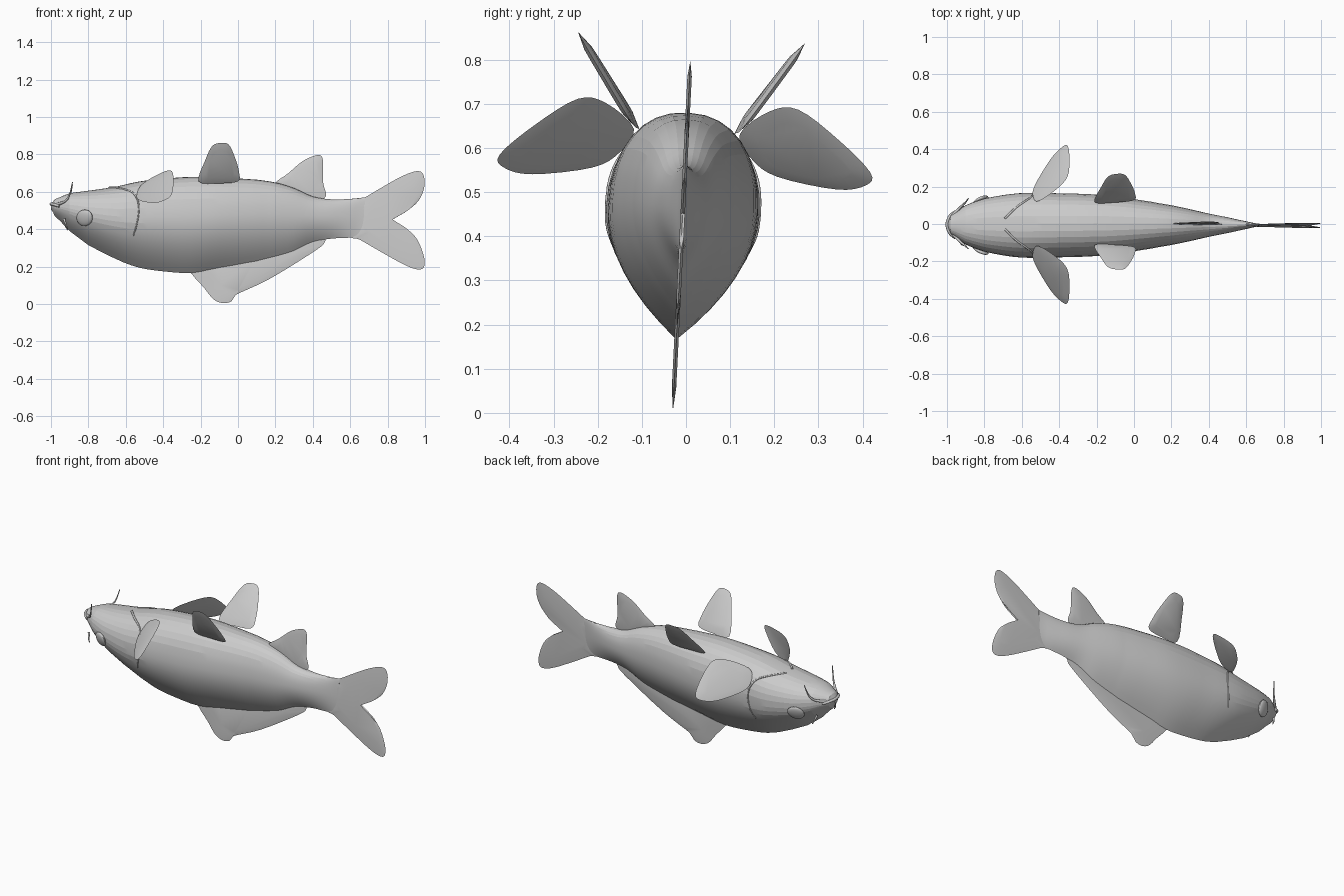
import bpy
import bmesh
import math
from mathutils import Vector

default_cube = bpy.data.objects.get("Cube")
if default_cube:
    bpy.data.objects.remove(default_cube, do_unlink=True)

# One plain colour for the whole fish
skin = bpy.data.materials.new("plain grey")
skin.use_nodes = True
grey = (0.6, 0.6, 0.6, 1)
skin.diffuse_color = grey
skin.node_tree.nodes["Principled BSDF"].inputs["Base Color"].default_value = grey

# Body stations: x, upper edge, lower edge, half width
STATIONS = [
    (-1, .535, .505, .015), (-.98, .56, .47, .05), (-.9, .592, .39, .105),
    (-.8, .606, .315, .142), (-.65, .628, .24, .168), (-.53, .655, .195, .174),
    (-.4, .67, .175, .171), (-.25, .68, .166, .167), (-.1, .677, .19, .155),
    (.1, .665, .225, .124), (.2, .65, .25, .106), (.3, .62, .28, .085),
    (.4, .575, .33, .062), (.5, .56, .35, .042), (.6, .562, .355, .02),
    (.68, .57, .365, .004)]
LEAN = .05


def lean(p):
    """The whole fish rolls slightly about its length."""
    x, y, z = p
    return Vector((x, y + LEAN * (z - .6), z - LEAN * y))


def spline(a, b, c, d, t):
    return tuple(.5 * (2 * q + (r - p) * t + (2 * p - 5 * q + 4 * r - s) * t * t
                       + (3 * q - p - 3 * r + s) * t ** 3)
                 for p, q, r, s in zip(a, b, c, d))


def station(x):
    last = len(STATIONS) - 1
    i = max(k for k in range(last) if STATIONS[k][0] <= x or k == 0)
    t = (x - STATIONS[i][0]) / (STATIONS[i + 1][0] - STATIONS[i][0])
    p = [Vector(STATIONS[min(max(i + k, 0), last)][1:]) for k in (-1, 0, 1, 2)]
    return spline(*p, t)


def surface(x, angle):
    """Round upper half, keeled lower half; angle 0 points to the +y side."""
    top, low, width = station(x)
    mid = low + .57 * (top - low)
    c, s = math.cos(angle), math.sin(angle)
    if s >= 0:
        y = width * math.copysign(abs(c) ** .88, c)
        return Vector((x, y, mid + (top - mid) * s ** .88))
    t = abs(math.remainder(angle, math.pi)) / (math.pi / 2)
    return Vector((x, math.copysign(width * (1 - t * t), c), mid - (mid - low) * t))


def finish(name, bm, angle):
    bmesh.ops.recalc_face_normals(bm, faces=bm.faces)
    mesh = bpy.data.meshes.new(name)
    bm.to_mesh(mesh)
    bm.free()
    obj = bpy.data.objects.new(name, mesh)
    bpy.context.collection.objects.link(obj)
    mesh.materials.append(skin)
    bpy.ops.object.select_all(action='DESELECT')
    bpy.context.view_layer.objects.active = obj
    obj.select_set(True)
    bpy.ops.object.shade_smooth_by_angle(angle=math.radians(angle))
    return obj


def loft(name, rings, angle):
    bm = bmesh.new()
    rows = [[bm.verts.new(lean(p)) for p in ring] for ring in rings]
    n = len(rows[0])
    for a, b in zip(rows, rows[1:]):
        for i in range(n):
            j = (i + 1) % n
            bm.faces.new((a[i], a[j], b[j], b[i]))
    bm.faces.new(rows[0])
    bm.faces.new(rows[-1])
    return finish(name, bm, angle)


def tube(name, path, radius, tip):
    """Tapered round strand along a smoothed path."""
    pts = [Vector(p) for p in path]
    ext = [pts[0]] + pts + [pts[-1]]
    line = [Vector(spline(*ext[i:i + 4], k / 5))
            for i in range(len(pts) - 1) for k in range(5)] + [pts[-1]]
    rings = []
    for i, p in enumerate(line):
        d = line[min(i + 1, len(line) - 1)] - line[max(i - 1, 0)]
        turn = d.to_track_quat('Z', 'Y')
        r = radius + (tip - radius) * i / (len(line) - 1)
        rings.append([p + turn @ Vector((r * math.cos(a), r * math.sin(a), 0))
                      for a in (k * math.tau / 8 for k in range(8))])
    loft(name, rings, 60)


def fin(name, outline, place, normal, thick):
    """Lens-shaped fin: sharp rim, two slightly raised sides."""
    n = len(outline)
    rim = [Vector(spline(*[outline[(i + k) % n] for k in (-1, 0, 1, 2)], s / 4))
           for i in range(n) for s in range(4)]
    centre = sum(rim, Vector((0, 0))) / len(rim)
    normal = Vector(normal).normalized()
    bm = bmesh.new()
    edge = [bm.verts.new(lean(place(*p))) for p in rim]
    for side in (-1, 1):
        inner = []
        for p in rim:
            q = centre + (p - centre) * .7
            inner.append(bm.verts.new(lean(Vector(place(*q)) + normal * side * thick)))
        for i in range(len(rim)):
            j = (i + 1) % len(rim)
            bm.faces.new((edge[i], edge[j], inner[j], inner[i]))
        bm.faces.new(inner)
    finish(name, bm, 35)


# Body
xs = []
for a, b in zip(STATIONS, STATIONS[1:]):
    xs += [a[0] + (b[0] - a[0]) * k / 3 for k in range(3)]
xs.append(STATIONS[-1][0])
loft("body", [[surface(x, k * math.tau / 32) for k in range(32)] for x in xs], 9)

# Upright fins on the centre line
TAIL = [(.6, .54), (.66, .56), (.78, .63), (.87, .68), (.95, .71), (.99, .695),
        (.995, .62), (.95, .535), (.83, .46), (.83, .445), (.94, .37), (.99, .27),
        (.995, .2), (.96, .185), (.89, .21), (.78, .27), (.65, .345), (.6, .37)]
KEEL_FIN = [(-.26, .19), (-.18, .085), (-.13, .025), (-.08, .005), (-.035, .015),
            (-.02, .045), (.17, .135), (.42, .29), (.465, .335), (.46, .365),
            (.3, .35), (.05, .27), (-.15, .22)]
REAR_FIN = [(.2, .64), (.27, .7), (.34, .76), (.4, .79), (.44, .795), (.455, .76),
            (.455, .65), (.47, .575), (.4, .555), (.3, .59)]
for name, outline in (("tail_fin", TAIL), ("keel_fin", KEEL_FIN), ("rear_fin", REAR_FIN)):
    fin(name, outline, lambda x, z: (x, 0, z), (0, 1, 0), .005)

# Paired parts on both sides
PELVIC = [(-.21, .65), (-.175, .76), (-.14, .83), (-.1, .848), (-.05, .84),
          (-.015, .77), (.005, .7), (0, .65), (-.1, .64)]
PECTORAL = [(-.54, .15), (-.53, .21), (-.45, .345), (-.39, .41), (-.355, .42),
            (-.345, .345), (-.355, .25), (-.41, .185), (-.51, .12)]
for side, m in (("left", 1), ("right", -1)):
    fin(f"pelvic_fin_{side}", PELVIC,
        lambda x, z: (x, m * (.12 + .05 * (x + .1) + .68 * (z - .65)), z),
        (0, m, -.68), .008)
    fin(f"pectoral_fin_{side}", PECTORAL,
        lambda x, y: (x, m * y, 1.273 + 1.06 * x - .79 * y),
        (1.06, -.79 * m, -1), .006)

    # Gill edge: low ridge following the body
    def skin_point(x, degrees):
        p = surface(x, math.radians(degrees))
        return (p.x, m * p.y, p.z)
    tube(f"gill_edge_{side}", [skin_point(x, d) for x, d in
         ((-.69, 82), (-.63, 62), (-.56, 40), (-.53, 15), (-.54, -12), (-.56, -35))],
         .006, .003)

    # Whiskers by the mouth
    tube(f"long_whisker_{side}", [(-.97, m * .05, .53), (-.925, m * .095, .545),
         (-.9, m * .118, .58), (-.885, m * .135, .645)], .009, .002)
    tube(f"short_whisker_{side}", [(-.93, m * .085, .45), (-.92, m * .1, .42),
         (-.91, m * .105, .4)], .007, .002)

    # Eye: flattened ball seated in the cheek
    bm = bmesh.new()
    bmesh.ops.create_uvsphere(bm, u_segments=20, v_segments=12, radius=.043)
    spot = surface(-.82, math.radians(-18))
    for v in bm.verts:
        x, y, z = v.co.x, v.co.y * .4, v.co.z
        v.co = lean((spot.x + x, m * (spot.y + y + .4 * x + .35 * z), spot.z + z))
    finish(f"eye_{side}", bm, 40)

# Lips
tube("lips", [(-.955, -.07, .52), (-.985, -.045, .53), (-1, 0, .535),
              (-.985, .045, .53), (-.955, .07, .52)], .008, .008)
